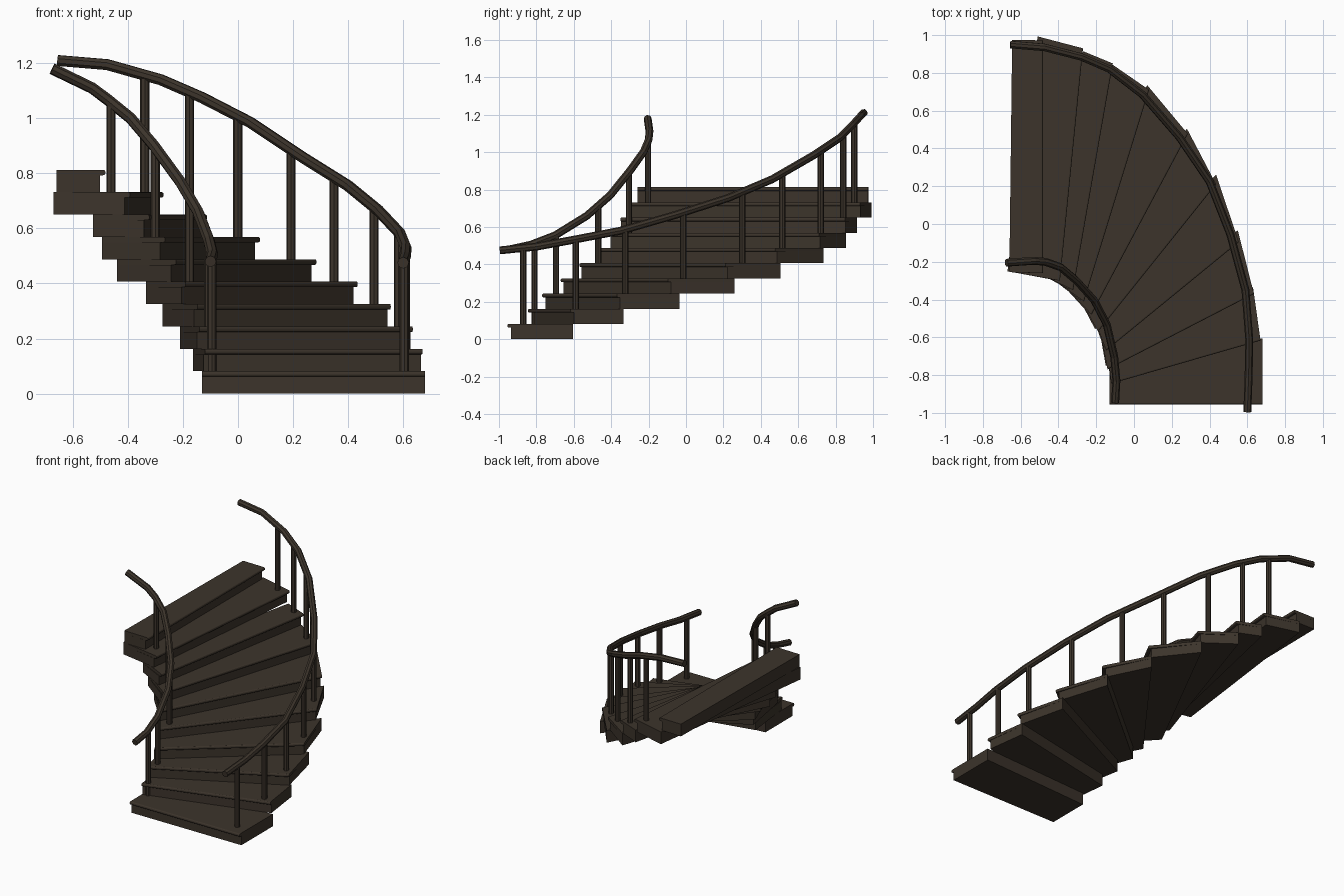
import bpy, bmesh
from mathutils import Vector

if "Cube" in bpy.data.objects:
    bpy.data.objects.remove(bpy.data.objects["Cube"])

RISE = 0.0813
NOSE = 0.02

wood = bpy.data.materials.new("dark_wood")
wood.diffuse_color = (0.045, 0.034, 0.024, 1)
wood.use_nodes = True
wood.node_tree.nodes["Principled BSDF"].inputs["Base Color"].default_value = wood.diffuse_color


def add_object(name, bm):
    bmesh.ops.recalc_face_normals(bm, faces=bm.faces)
    me = bpy.data.meshes.new(name)
    bm.to_mesh(me)
    bm.free()
    ob = bpy.data.objects.new(name, me)
    bpy.context.collection.objects.link(ob)
    me.materials.append(wood)
    return ob


def prism(bm, pts, z0, z1):
    lo = [bm.verts.new((p[0], p[1], z0)) for p in pts]
    hi = [bm.verts.new((p[0], p[1], z1)) for p in pts]
    bm.faces.new(lo)
    bm.faces.new(hi)
    n = len(pts)
    for i in range(n):
        j = (i + 1) % n
        bm.faces.new((lo[i], lo[j], hi[j], hi[i]))
    return lo, hi


# Step plan: front inner, front outer, back outer, back inner corner
steps = [
    ((-.13, -.955), (.68, -.955), (.68, -.605), (-.13, -.65)),
    ((-.12, -.845), (.67, -.617), (.63, -.335), (-.163, -.50)),
    ((-.14, -.77), (.635, -.37), (.55, -.035), (-.21, -.41)),
    ((-.147, -.67), (.555, -.096), (.435, .26), (-.275, -.335)),
    ((-.19, -.57), (.435, .21), (.28, .505), (-.335, -.31)),
    ((-.225, -.48), (.285, .477), (.07, .735), (-.44, -.255)),
    ((-.265, -.41), (.08, .71), (-.13, .855), (-.494, -.245)),
    ((-.322, -.35), (-.112, .85), (-.27, .915), (-.526, -.25)),
    ((-.392, -.30), (-.27, .93), (-.51, .993), (-.67, -.25)),
    ((-.482, -.26), (-.482, .972), (-.645, .975), (-.66, -.255)),
]

for k, (fi, fo, bo, bi) in enumerate(steps):
    fi, fo, bo, bi = map(Vector, (fi, fo, bo, bi))
    d = (fo - fi).normalized()
    back = Vector((-d.y, d.x)) * NOSE
    top = (k + 1) * RISE
    # block below the tread, set back from the nosing
    bm = bmesh.new()
    prism(bm, (fi + back, fo + back, bo, bi), k * RISE, top - 0.02)
    add_object(f"step_block_{k + 1}", bm)
    # tread with rounded nosing
    bm = bmesh.new()
    lo, hi = prism(bm, (fi, fo, bo, bi), top - 0.02, top)
    edges = [bm.edges.get((v[0], v[1])) for v in (lo, hi)]
    bmesh.ops.bevel(bm, geom=edges, offset=0.008, segments=3, profile=0.5, affect='EDGES')
    add_object(f"tread_{k + 1}", bm)

outer_path = [(.60, -.995, .475), (.607, -.8, .495), (.61, -.61, .53), (.59, -.35, .58),
              (.51, -.055, .665), (.40, .225, .755), (.24, .46, .855), (.045, .685, .985),
              (-.13, .82, 1.075), (-.28, .885, 1.14), (-.475, .935, 1.195), (-.655, .95, 1.21)]
inner_path = [(-.10, -.945, .48), (-.093, -.83, .505), (-.105, -.70, .555), (-.145, -.53, .66),
              (-.21, -.405, .77), (-.305, -.30, .90), (-.39, -.228, 1.0), (-.47, -.20, 1.065),
              (-.53, -.195, 1.11), (-.675, -.205, 1.18)]


def rail(name, path):
    cu = bpy.data.curves.new(name, 'CURVE')
    cu.dimensions = '3D'
    cu.bevel_depth = 0.021
    cu.bevel_resolution = 2
    cu.use_fill_caps = True
    sp = cu.splines.new('POLY')
    sp.points.add(len(path) - 1)
    for p, co in zip(sp.points, path):
        p.co = (*co, 1)
    sp.use_smooth = False
    cu.materials.append(wood)
    ob = bpy.data.objects.new(name, cu)
    bpy.context.collection.objects.link(ob)
    bpy.ops.object.select_all(action='DESELECT')
    ob.select_set(True)
    bpy.context.view_layer.objects.active = ob
    bpy.ops.object.convert(target='MESH')


def on_path(path, y):
    for a, b in zip(path, path[1:]):
        if a[1] <= y <= b[1]:
            return Vector(a).lerp(Vector(b), (y - a[1]) / (b[1] - a[1]))


def posts(name, path, places):
    # one baluster per (step number, y position)
    for n, y in places:
        p = on_path(path, y)
        z0 = n * RISE - 0.01
        bpy.ops.mesh.primitive_cylinder_add(vertices=8, radius=0.017, depth=p.z - z0,
                                            location=(p.x, p.y, (p.z + z0) / 2))
        ob = bpy.context.object
        ob.name = f"{name}_{n}"
        ob.data.materials.append(wood)


# Handrails and balusters
rail("outer_handrail", outer_path)
rail("inner_handrail", inner_path)
posts("outer_baluster", outer_path,
      list(enumerate((-.87, -.59, -.325, -.015, .30, .515, .72, .84, .90), 1)))
posts("inner_baluster", inner_path,
      [(1, -.81), (3, -.695), (5, -.47), (7, -.305), (9, -.203)])
